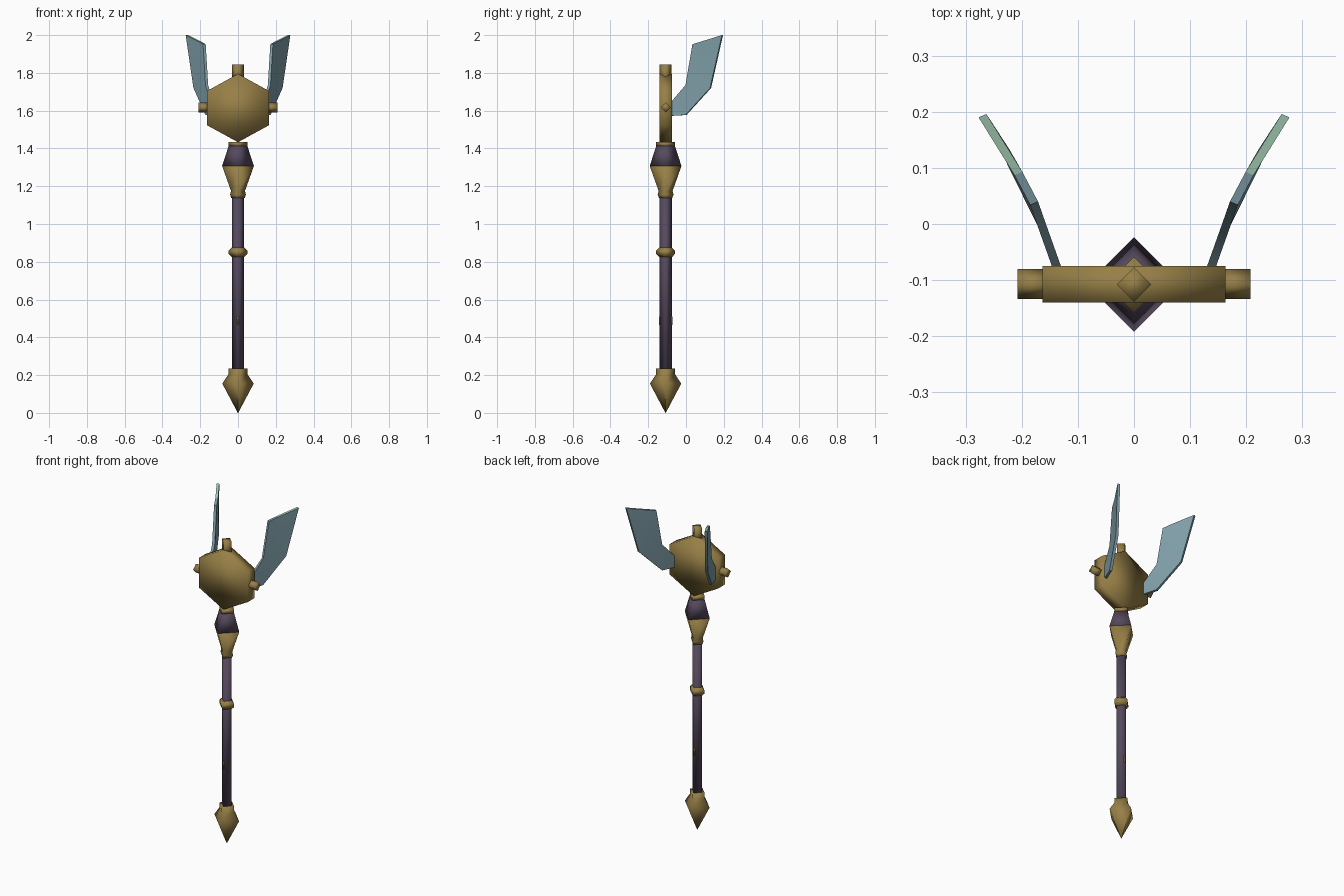
import bpy, bmesh, math
from mathutils import Vector

if "Cube" in bpy.data.objects:
    bpy.data.objects.remove(bpy.data.objects["Cube"])

AXIS_Y = -0.108


def material(name, rgb):
    m = bpy.data.materials.new(name)
    m.diffuse_color = (*rgb, 1)
    m.use_nodes = True
    m.node_tree.nodes["Principled BSDF"].inputs["Base Color"].default_value = m.diffuse_color
    return m


GOLD = material("antique_gold", (0.31, 0.215, 0.062))
PURPLE = material("dark_purple", (0.09, 0.067, 0.108))
STEEL = material("blue_steel", (0.215, 0.345, 0.395))
MINT = material("pale_mint", (0.38, 0.62, 0.47))


def finish(name, bm, mats, smooth=True, angle=None):
    bmesh.ops.recalc_face_normals(bm, faces=bm.faces)
    me = bpy.data.meshes.new(name)
    bm.to_mesh(me)
    bm.free()
    for m in mats:
        me.materials.append(m)
    ob = bpy.data.objects.new(name, me)
    bpy.context.collection.objects.link(ob)
    if smooth:
        bpy.ops.object.select_all(action='DESELECT')
        ob.select_set(True)
        bpy.context.view_layer.objects.active = ob
        if angle is None:
            bpy.ops.object.shade_smooth()
        else:
            bpy.ops.object.shade_smooth_by_angle(angle=math.radians(angle))
    return ob


def diamond_lathe(name, profile, mat, origin=(0, AXIS_Y, 0), axis='Z'):
    """Four-sided turned part from (radius, height) pairs."""
    bm = bmesh.new()
    rings = []
    for r, h in profile:
        ring = []
        for k in range(4):
            a = k * math.pi / 2
            p = Vector((r * math.cos(a), r * math.sin(a), h))
            if axis == 'X':
                p = Vector((p.z, p.x, p.y))
            ring.append(bm.verts.new(p + Vector(origin)))
        rings.append(ring)
    for lo, hi in zip(rings, rings[1:]):
        for k in range(4):
            j = (k + 1) % 4
            bm.faces.new((lo[k], lo[j], hi[j], hi[k]))
    bm.faces.new(rings[0])
    bm.faces.new(rings[-1])
    bmesh.ops.remove_doubles(bm, verts=bm.verts, dist=0.0005)
    return finish(name, bm, [mat])


# Handle, from the pointed pommel up to the neck
diamond_lathe("pommel", [(0.001, 0), (0.083, 0.155), (0.05, 0.205), (0.05, 0.235)], GOLD)
diamond_lathe("shaft", [(0.033, 0.21), (0.033, 1.16)], PURPLE)
diamond_lathe("grip_ring", [(0.034, 0.825), (0.05, 0.842), (0.05, 0.858), (0.034, 0.875)], GOLD)
diamond_lathe("lower_neck", [(0.035, 1.137), (0.042, 1.155), (0.037, 1.175), (0.084, 1.307)], GOLD)
diamond_lathe("upper_neck", [(0.084, 1.307), (0.05, 1.412)], PURPLE)
diamond_lathe("neck_cap", [(0.05, 1.412), (0.05, 1.435)], GOLD)

# Small inlays on the front and back edges of the shaft
for side, label in ((-1, "front"), (1, "back")):
    diamond_lathe(label + "_inlay", [(0.005, 0.465), (0.005, 0.51)], GOLD,
                  (0, AXIS_Y + side * 0.0305, 0))

# Hexagonal head plate
bm = bmesh.new()
outline = [(0, 1.433), (0.163, 1.522), (0.163, 1.705), (0, 1.795), (-0.163, 1.705), (-0.163, 1.522)]
front = [bm.verts.new((x, -0.14, z)) for x, z in outline]
back = [bm.verts.new((x, -0.075, z)) for x, z in outline]
bm.faces.new(front)
bm.faces.new(back)
for i in range(6):
    j = (i + 1) % 6
    bm.faces.new((front[i], front[j], back[j], back[i]))
finish("head_plate", bm, [GOLD])

# Pegs on the top and both sides of the head
diamond_lathe("top_peg", [(0.031, 1.75), (0.031, 1.845)], GOLD)
for s, label in ((-1, "left"), (1, "right")):
    diamond_lathe(label + "_peg", [(0.027, s * 0.15), (0.027, s * 0.208)], GOLD,
                  (0, -0.107, 1.617), 'X')

# Swept wings behind the head: lower and upper edges as (x, y, z)
LOWER = [(0.133, -0.09, 1.572), (0.165, 0.0, 1.577), (0.229, 0.13, 1.72), (0.27, 0.193, 2.0)]
UPPER = [(0.133, -0.09, 1.63), (0.165, 0.0, 1.735), (0.178, 0.037, 1.952), (0.206, 0.09, 1.968)]
for s, label in ((-1, "left"), (1, "right")):
    bm = bmesh.new()
    layers = []
    for t in (-1, 1):
        off = Vector((0.007 * t, -0.003 * t, 0))
        layers.append([[bm.verts.new(((p[0] + off.x) * s, p[1] + off.y, p[2]))
                        for p in edge] for edge in (LOWER, UPPER)])
    for lo, up in layers:
        for i in range(3):
            bm.faces.new((lo[i], lo[i + 1], up[i + 1], up[i]))
    (la, ua), (lb, ub) = layers
    loop_a, loop_b = la + ua[::-1], lb + ub[::-1]
    for i in range(8):
        j = (i + 1) % 8
        f = bm.faces.new((loop_a[i], loop_a[j], loop_b[j], loop_b[i]))
        f.material_index = 1 if i == 3 else 0  # bright tip edge
    finish(label + "_wing", bm, [STEEL, MINT], angle=40)
